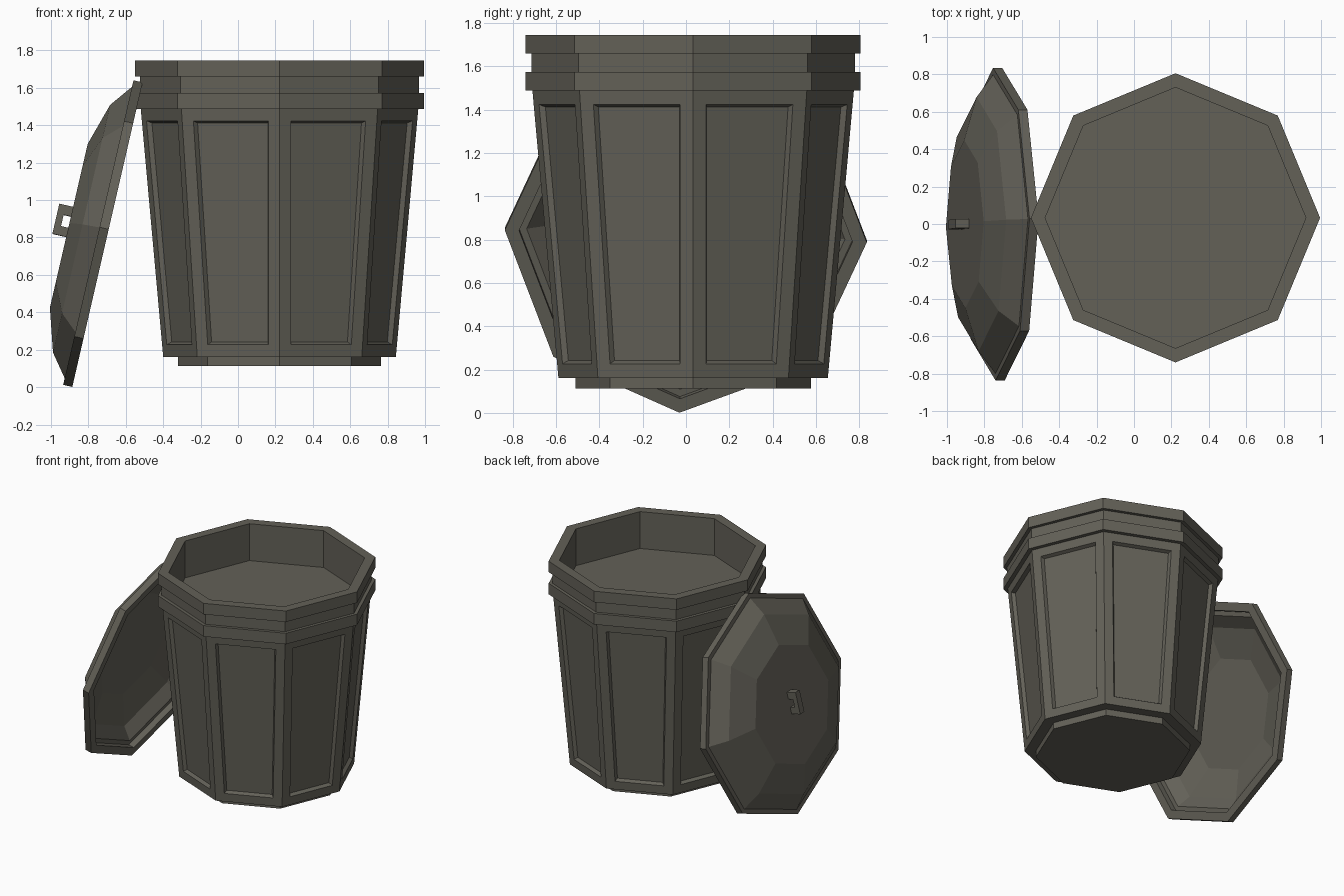
import bpy, bmesh, math
from mathutils import Matrix, Vector

if "Cube" in bpy.data.objects:
    bpy.data.objects.remove(bpy.data.objects["Cube"])

mat = bpy.data.materials.new("weathered_grey_brown")
mat.diffuse_color = (0.125, 0.119, 0.097, 1)
mat.use_nodes = True
mat.node_tree.nodes["Principled BSDF"].inputs["Base Color"].default_value = mat.diffuse_color
SIDES = 8


def finish(name, bm, matrix):
    me = bpy.data.meshes.new(name)
    bm.to_mesh(me)
    bm.free()
    me.materials.append(mat)
    ob = bpy.data.objects.new(name, me)
    ob.matrix_world = matrix
    bpy.context.collection.objects.link(ob)
    return ob


def lathe(profile):
    """Octagonal solid from (radius, height) points, capped at both ends."""
    bm = bmesh.new()
    rings = [[bm.verts.new((r * math.cos(i * math.tau / SIDES),
                            r * math.sin(i * math.tau / SIDES), z))
              for i in range(SIDES)] for r, z in profile]
    for a, b in zip(rings, rings[1:]):
        for i in range(SIDES):
            j = (i + 1) % SIDES
            bm.faces.new((a[i], a[j], b[j], b[i]))
    bm.faces.new(rings[0])
    bm.faces.new(rings[-1])
    bmesh.ops.recalc_face_normals(bm, faces=bm.faces)
    return bm


# Bin: foot, tapered body, two rim bands with a groove, shallow inside
bm = lathe([(0.543, 0.112), (0.543, 0.162), (0.622, 0.162), (0.742, 1.488),
            (0.773, 1.488), (0.773, 1.573), (0.747, 1.573), (0.747, 1.66),
            (0.773, 1.66), (0.773, 1.745), (0.697, 1.745), (0.697, 1.46)])

# Recessed panels on the tall body sides
sides = [f for f in bm.faces
         if max(v.co.z for v in f.verts) - min(v.co.z for v in f.verts) > 1]
bmesh.ops.inset_individual(bm, faces=sides, thickness=0.065, use_even_offset=True)
bmesh.ops.inset_individual(bm, faces=sides, thickness=0.013, depth=-0.025,
                           use_even_offset=True)
finish("bin_body", bm, Matrix.Translation((0.222, 0.033, 0)))

# Lid frame: leaning 13 degrees against the bin, with a slight twist
t = math.radians(13)
up = Vector((math.sin(t), 0, math.cos(t)))
out = Vector((-math.cos(t), 0, math.sin(t)))
frame = Matrix((up, (0, 1, 0), out)).transposed().to_4x4()
lid_matrix = (Matrix.Translation((-0.698, -0.001, 0.815)) @ frame
              @ Matrix.Rotation(math.radians(2), 4, 'Z'))

# Lid: hollow faceted dome with an inner lip
bm = lathe([(0.42, 0.185), (0.65, 0.115), (0.735, 0.045), (0.77, 0.045),
            (0.77, 0.0), (0.836, 0.0), (0.836, 0.05), (0.80, 0.05),
            (0.68, 0.142), (0.45, 0.212)])
finish("lid", bm, lid_matrix)

# Lid handle: square arch
bm = bmesh.new()
arch = [(-0.062, 0.205), (-0.062, 0.288), (0.103, 0.288), (0.103, 0.205),
        (0.05, 0.205), (0.05, 0.252), (-0.012, 0.252), (-0.012, 0.205)]
face = bm.faces.new([bm.verts.new((x, -0.025, z)) for x, z in arch])
ext = bmesh.ops.extrude_face_region(bm, geom=[face])
bmesh.ops.translate(bm, vec=(0, 0.05, 0),
                    verts=[g for g in ext["geom"] if isinstance(g, bmesh.types.BMVert)])
bmesh.ops.recalc_face_normals(bm, faces=bm.faces)
finish("lid_handle", bm, lid_matrix)
